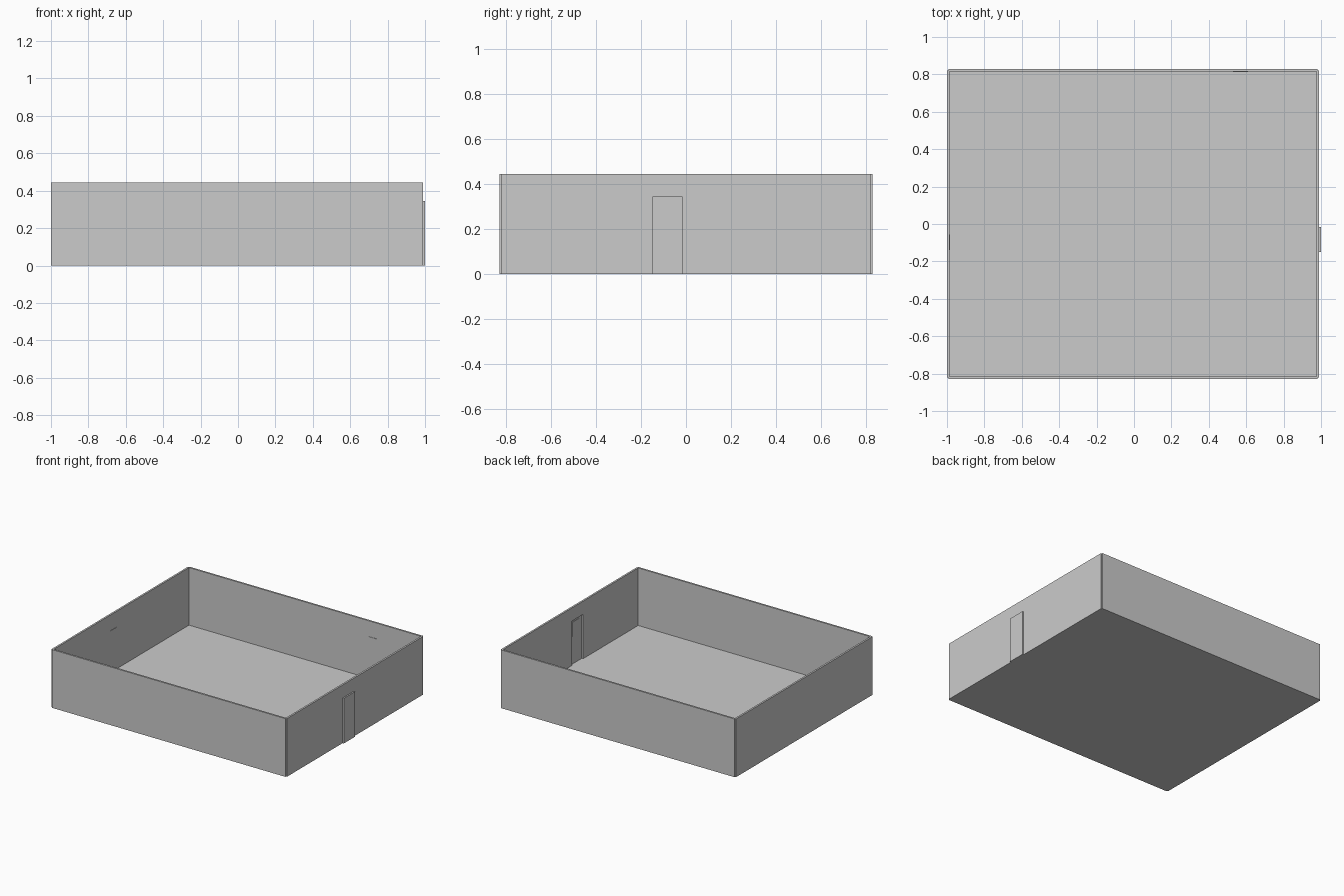
import bpy

if "Cube" in bpy.data.objects:
    bpy.data.objects.remove(bpy.data.objects["Cube"])


def box(name, lo, hi):
    """Axis-aligned box from its low and high corners."""
    bpy.ops.mesh.primitive_cube_add(size=1, location=[(a + b) / 2 for a, b in zip(lo, hi)])
    o = bpy.context.object
    o.name = name
    o.scale = [b - a for a, b in zip(lo, hi)]
    bpy.ops.object.transform_apply(location=False, rotation=False, scale=True)
    return o


H = 0.445          # wall height
T = 0.014          # wall thickness
X0, X1 = -1.0, 0.99
Y = 0.83
S = 0.008          # small step where the walls meet at the corners

# Floor slab
box("floor", (X0 + S, -Y + S, 0), (X1 - S, Y - S, 0.005))

# Front and back walls
for name, y in (("front_wall", -Y), ("back_wall", Y - T)):
    box(name, (X0 + S, y, 0), (X1 - S, y + T, H))

# Side walls
box("left_wall", (X0, -Y + S, 0), (X0 + T, Y - S, H))
right_wall = box("right_wall", (X1 - T, -Y + S, 0), (X1, Y - S, H))

# Doorway cut through the right wall
D0, D1, DH = -0.15, -0.015, 0.345
cutter = box("doorway_cutter", (X1 - 0.1, D0 + 0.001, 0.004), (X1 + 0.1, D1 - 0.001, DH - 0.001))
cutter.hide_render = True
cutter.hide_set(True)
cut = right_wall.modifiers.new("doorway", "BOOLEAN")
cut.object = cutter
cut.operation = "DIFFERENCE"

# Door panel standing proud of the right wall
box("door", (X1 - 0.002, D0, 0), (1.0, D1, DH))

# Thin window panes on the inner faces of the walls and door
P = 0.003
box("left_window", (X0 + T - P, -0.14, 0.215), (X0 + T + P, -0.055, 0.325))
box("back_window", (0.53, Y - T - P, 0.215), (0.61, Y - T + P, 0.325))
box("door_window", (X1 - 0.002 - P, -0.125, 0.215), (X1, -0.035, 0.325))
